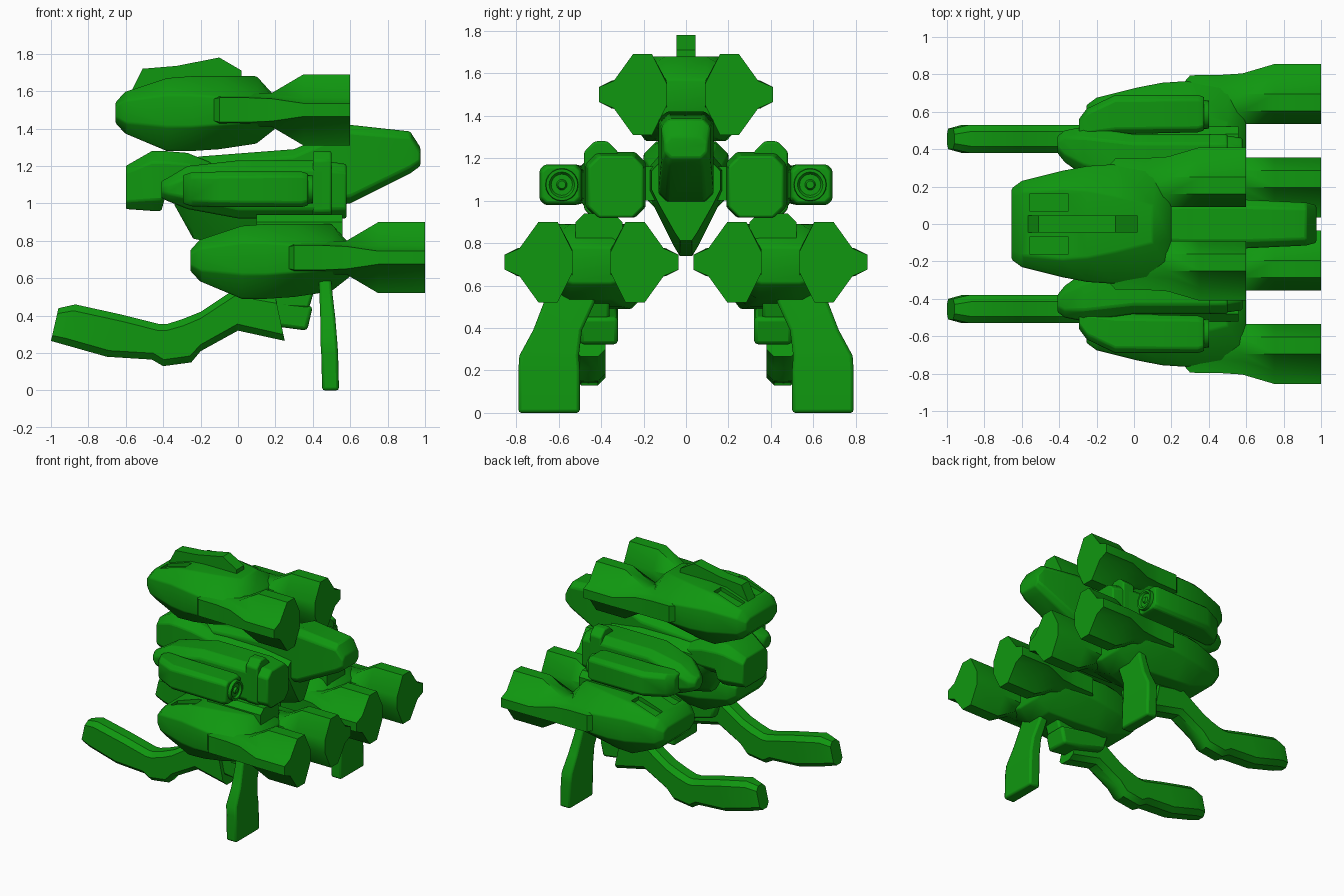
import bpy, bmesh, math
from mathutils import Vector

cube = bpy.data.objects.get("Cube")
if cube:
    bpy.data.objects.remove(cube, do_unlink=True)

green = bpy.data.materials.new("green paint")
green.use_nodes = True
color = (0.005, 0.31, 0.005, 1)
green.diffuse_color = color
green.node_tree.nodes["Principled BSDF"].inputs["Base Color"].default_value = color


def finish(name, bm, loc=(0, 0, 0), bevel=0.0, angle=40, cutters=()):
    bmesh.ops.recalc_face_normals(bm, faces=bm.faces)
    mesh = bpy.data.meshes.new(name)
    bm.to_mesh(mesh)
    bm.free()
    mesh.materials.append(green)
    ob = bpy.data.objects.new(name, mesh)
    bpy.context.collection.objects.link(ob)
    ob.location = loc
    bpy.ops.object.select_all(action="DESELECT")
    ob.select_set(True)
    bpy.context.view_layer.objects.active = ob
    if bevel:
        mod = ob.modifiers.new("Bevel", "BEVEL")
        mod.width = bevel
        mod.segments = 2
    for cutter in cutters:
        mod = ob.modifiers.new("Recess", "BOOLEAN")
        mod.operation = "DIFFERENCE"
        mod.object = cutter
    if cutters:
        for mod_name in [m.name for m in ob.modifiers]:
            bpy.ops.object.modifier_apply(modifier=mod_name)
        for cutter in cutters:
            bpy.data.objects.remove(cutter, do_unlink=True)
    bpy.ops.object.shade_smooth_by_angle(angle=math.radians(angle))
    return ob


def loft(name, rings, side=1, **kw):
    """Skin a list of equal rings and cap both ends."""
    bm = bmesh.new()
    rows = [[bm.verts.new((x, y * side, z)) for x, y, z in r] for r in rings]
    n = len(rows[0])
    for a, b in zip(rows, rows[1:]):
        for i in range(n):
            j = (i + 1) % n
            bm.faces.new((a[i], a[j], b[j], b[i]))
    bm.faces.new(rows[0])
    bm.faces.new(rows[-1])
    return finish(name, bm, **kw)


def octagon(x, y0, y1, z0, z1, c):
    """Chamfered rectangle across the x axis."""
    return [(x, y0 + c, z0), (x, y1 - c, z0), (x, y1, z0 + c), (x, y1, z1 - c),
            (x, y1 - c, z1), (x, y0 + c, z1), (x, y0, z1 - c), (x, y0, z0 + c)]


def plate(name, outline, y0, y1, side=1, **kw):
    """Extrude an x-z outline along y."""
    return loft(name, [[(x, y, z) for x, z in outline] for y in (y0, y1)], side, **kw)


def box(name, x0, x1, y0, y1, z0, z1, c, side=1, **kw):
    loft(name, [octagon(x, y0, y1, z0, z1, c) for x in (x0, x1)], side, **kw)


def hull_ring(x, wide, top, z0, zl, zm, z1):
    """Hull section: broad at mid height, narrower deck and belly."""
    right = [(top, z0), (wide, zl), (wide, zm), (top, z1)]
    return [(x, y, z) for y, z in right] + [(x, -y, z) for y, z in reversed(right)]


def booster_ring(x, inner, h, out, shoulder, tip):
    """Thruster section with a blunt outer ridge."""
    pts = [(0.09, inner), (0.16, h), (0.25, h), (out - 0.07, shoulder), (out, tip)]
    return ([(x, y, 1.5 + k) for y, k in pts]
            + [(x, y, 1.5 - k) for y, k in reversed(pts)])


def arm_ring(top, bottom, c, y0=0.38, y1=0.53):
    """Chamfered section leaning between a top and a bottom x-z point."""
    top, bottom = Vector(top), Vector(bottom)
    k = c / (top - bottom).length
    ring = octagon(0, y0, y1, 0, 1, c)
    heights = (0, 0, k, 1 - k, 1, 1, 1 - k, k)
    mixed = [(y, bottom.lerp(top, t)) for (_, y, _), t in zip(ring, heights)]
    return [(p.x, y, p.y) for y, p in mixed]


def thruster_pod(label, loc):
    """Armoured hull with a pair of flared thrusters."""
    hull = [(-0.655, 0.19, 0.14, 1.43, 1.46, 1.52, 1.54),
            (-0.6, 0.23, 0.17, 1.37, 1.43, 1.55, 1.6),
            (-0.38, 0.285, 0.19, 1.28, 1.41, 1.58, 1.67),
            (-0.25, 0.31, 0.18, 1.28, 1.41, 1.58, 1.68),
            (-0.1, 0.32, 0.15, 1.29, 1.42, 1.57, 1.68),
            (0.1, 0.3, 0.10, 1.32, 1.43, 1.56, 1.68),
            (0.2, 0.25, 0.09, 1.40, 1.44, 1.55, 1.57)]
    slots = []
    for side in (1, -1):
        # Slanted recesses in the foredeck
        slot = plate("slot_cutter", [(-0.56, 1.59), (-0.35, 1.645), (-0.35, 1.8), (-0.56, 1.8)],
                     0.07, 0.16, side, loc=loc)
        slot.hide_render = True
        slots.append(slot)
    bpy.context.view_layer.update()
    loft(label + "_hull", [hull_ring(*h) for h in hull], loc=loc, bevel=0.01, cutters=slots)
    flare = [(-0.17, 0.05, 0.07, 0.27, 0.06, 0.05), (-0.1, 0.08, 0.1, 0.35, 0.08, 0.065),
             (0.06, 0.08, 0.09, 0.352, 0.075, 0.065), (0.18, 0.06, 0.09, 0.36, 0.075, 0.06),
             (0.35, 0.05, 0.19, 0.41, 0.065, 0.035), (0.6, 0.05, 0.19, 0.41, 0.065, 0.035)]
    for side, word in ((1, "left"), (-1, "right")):
        loft(f"{label}_{word}_thruster", [booster_ring(*f) for f in flare], side, loc=loc)


# Three identical thruster pods
thruster_pod("upper_pod", (0, 0, 0))
thruster_pod("left_lower_pod", (0.4, 0.445, -0.79))
thruster_pod("right_lower_pod", (0.4, -0.445, -0.79))

# Crest on the upper hull
plate("crest", [(-0.57, 1.6), (-0.51, 1.72), (-0.33, 1.735), (-0.1, 1.78),
                (0.02, 1.71), (0.02, 1.6)], -0.045, 0.045)

# Central fuselage: nose, tail boom and keel
loft("nose", [octagon(-0.6, -0.15, 0.15, 0.97, 1.2, 0.04),
              octagon(-0.46, -0.2, 0.2, 0.96, 1.28, 0.06),
              octagon(-0.41, -0.2, 0.2, 0.96, 1.28, 0.06),
              octagon(-0.39, -0.2, 0.2, 1.03, 1.28, 0.06),
              octagon(-0.27, -0.2, 0.2, 1.03, 1.27, 0.06),
              octagon(-0.1, -0.16, 0.16, 1.03, 1.2, 0.05)], bevel=0.008)
loft("tail_boom", [octagon(-0.22, -0.12, 0.12, 1.0, 1.25, 0.04),
                   octagon(0.3, -0.13, 0.13, 0.97, 1.29, 0.04),
                   octagon(0.6, -0.13, 0.13, 1.0, 1.42, 0.04),
                   octagon(0.92, -0.115, 0.115, 1.16, 1.385, 0.035),
                   octagon(0.975, -0.1, 0.1, 1.2, 1.3, 0.03)], bevel=0.01)
keel = [(0.03, 0.74), (0.06, 0.79), (0.14, 0.95), (0.18, 1.04), (0.18, 1.15), (0.12, 1.22)]
keel += [(-y, z) for y, z in reversed(keel)]
loft("keel", [[(x, y * k, 1.1 + (z - 1.1) * d) for y, z in keel]
              for x, k, d in ((-0.34, 0.9, 0.3), (-0.24, 1, 0.8), (0, 1, 0.95),
                              (0.3, 1, 1), (0.55, 0.9, 0.8))])

for side, word in ((1, "left"), (-1, "right")):
    # Shoulder armour beside the fuselage
    loft(word + "_shoulder", [octagon(-0.41, 0.38, 0.47, 1.03, 1.12, 0.03),
                              octagon(-0.37, 0.33, 0.5, 1.01, 1.14, 0.04),
                              octagon(-0.27, 0.26, 0.52, 0.97, 1.2, 0.06),
                              octagon(0.0, 0.19, 0.48, 0.92, 1.23, 0.05),
                              octagon(0.45, 0.19, 0.48, 0.92, 1.23, 0.05),
                              octagon(0.58, 0.2, 0.46, 0.92, 1.21, 0.05)], side, bevel=0.01)
    box(word + "_strut", 0.0, 0.45, 0.1, 0.3, 1.0, 1.16, 0.03, side)
    box(word + "_hip", 0.1, 0.56, 0.3, 0.52, 0.76, 0.94, 0.04, side)
    box(word + "_clamp", 0.4, 0.5, 0.32, 0.48, 0.91, 1.28, 0.05, side, bevel=0.01)

    # Side cannon housing with a round recessed port
    loft(word + "_cannon", [octagon(-0.295, 0.46, 0.56, 1.0, 1.15, 0.03),
                            octagon(-0.25, 0.46, 0.62, 0.985, 1.165, 0.03),
                            octagon(-0.1, 0.48, 0.69, 0.98, 1.17, 0.03),
                            octagon(0.34, 0.49, 0.69, 0.98, 1.17, 0.025),
                            octagon(0.375, 0.5, 0.68, 0.99, 1.16, 0.025)],
         side, bevel=0.008)
    circle = [(math.cos(math.tau * i / 20), math.sin(math.tau * i / 20)) for i in range(20)]
    steps = ((0.35, 0.08), (0.4, 0.075), (0.4, 0.06), (0.385, 0.05),
             (0.385, 0.025), (0.4, 0.018))
    loft(word + "_cannon_port", [[(x, 0.585 + r * c, 1.075 + r * s) for c, s in circle]
                                 for x, r in steps], side)

    # Forward reaching arm, bent at the elbow
    path = [((-0.96, 0.44), (-1.0, 0.265)), ((-0.87, 0.46), (-0.93, 0.245)),
            ((-0.62, 0.405), (-0.7, 0.18)), ((-0.42, 0.355), (-0.46, 0.165)),
            ((-0.38, 0.355), (-0.4, 0.13)), ((-0.3, 0.38), (-0.25, 0.15)),
            ((-0.2, 0.42), (-0.2, 0.21)), ((-0.02, 0.54), (0.0, 0.32)),
            ((0.2, 0.5), (0.25, 0.265))]
    tip = arm_ring(*path[0], 0.03, 0.4, 0.51)
    loft(word + "_arm", [tip] + [arm_ring(t, b, 0.035) for t, b in path[1:]], side)
    plate(word + "_arm_root", [(-0.04, 0.53), (0.4, 0.45), (0.37, 0.32), (0.22, 0.34),
                               (0.0, 0.4)], 0.32, 0.5, side, bevel=0.02)
    plate(word + "_arm_link", [(0.0, 0.6), (0.42, 0.58), (0.38, 0.44), (0.0, 0.45)],
          0.36, 0.5, side, bevel=0.015)

    # Blade-like landing leg
    leg = [(0.0, 0.45, 0.54, 0.5, 0.79), (0.2, 0.445, 0.535, 0.5, 0.79),
           (0.27, 0.44, 0.53, 0.505, 0.785), (0.39, 0.44, 0.52, 0.49, 0.72),
           (0.52, 0.435, 0.505, 0.43, 0.67), (0.68, 0.43, 0.49, 0.4, 0.62)]
    loft(word + "_leg", [[(x0, y0, z), (x1, y0, z), (x1, y1, z), (x0, y1, z)]
                         for z, x0, x1, y0, y1 in leg], side, bevel=0.015)
